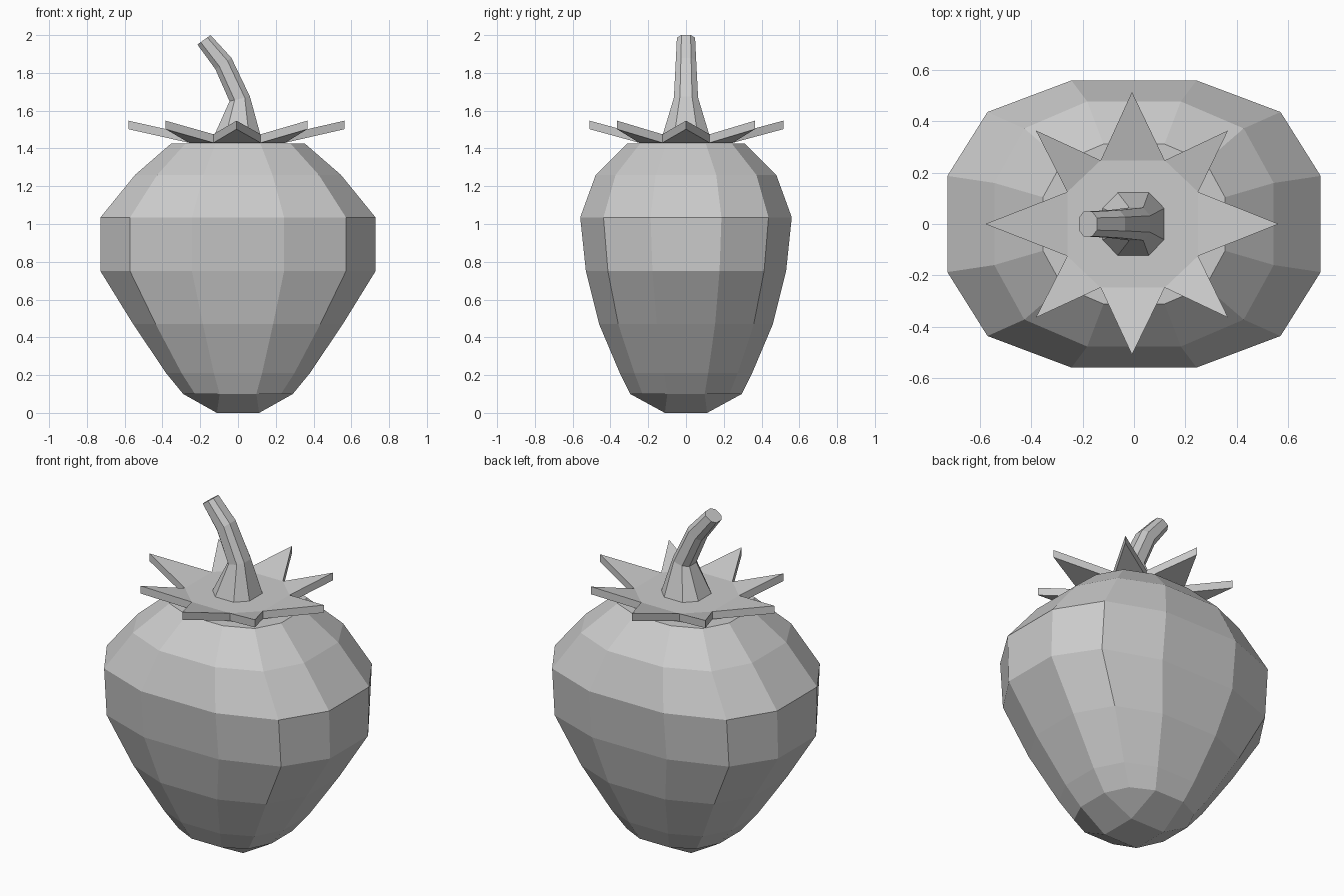
import bpy, bmesh
from mathutils import Vector

if "Cube" in bpy.data.objects:
    bpy.data.objects.remove(bpy.data.objects["Cube"])


def finish(bm, name):
    bmesh.ops.recalc_face_normals(bm, faces=bm.faces)
    me = bpy.data.meshes.new(name)
    bm.to_mesh(me)
    bm.free()
    ob = bpy.data.objects.new(name, me)
    bpy.context.collection.objects.link(ob)
    return ob


def full_ring(quadrant):
    """Rotate-mirror first-quadrant points (counter-clockwise) into a closed ring."""
    q = list(quadrant)
    return (q + [(-x, y) for x, y in reversed(q)]
            + [(-x, -y) for x, y in q] + [(x, -y) for x, y in reversed(q)])


def bridge(bm, a, b):
    n = len(a)
    for i in range(n):
        bm.faces.new((a[i], a[(i + 1) % n], b[(i + 1) % n], b[i]))


# Fruit body: squarish twelve-sided rings (z, half width, half depth)
section = full_ring([(1, .335), (.785, .78), (.335, 1)])
levels = [(.10, .29, .295), (.21, .38, .35), (.47, .555, .46), (.75, .728, .53),
          (1.035, .728, .56), (1.26, .545, .478), (1.425, .355, .312)]
bm = bmesh.new()
rings = [[bm.verts.new((x * rx, y * ry, z)) for x, y in section] for z, rx, ry in levels]
for a, b in zip(rings, rings[1:]):
    bridge(bm, a, b)
bm.faces.new(rings[-1])
# Bottom closed with a three by three grid of quads
low = rings[0]
inner = [bm.verts.new((sx * .112, sy * .112, 0)) for sx, sy in full_ring([(1, 1)])]
for k in range(4):
    bm.faces.new((low[3 * k], low[3 * k + 1], low[3 * k + 2], inner[k]))
    bm.faces.new((low[3 * k + 2], low[(3 * k + 3) % 12], inner[(k + 1) % 4], inner[k]))
bm.faces.new(inner)
finish(bm, "fruit_body")

# Leaf crown: eight-pointed star, flat centre with raised tips
valleys = full_ring([(.255, .125), (.125, .248)])
tips = [(.375, .365), (0, .515), (-.375, .365), (-.572, 0),
        (-.375, -.365), (0, -.51), (.375, -.365), (.572, 0)]
# tips[i] lies between valleys i and i+1
tips = [tips[i] for i in range(8)]
bm = bmesh.new()
layers = []
for drop in (0, .045):
    v = [bm.verts.new((x - .005, y, 1.475 - drop)) for x, y in valleys]
    t = [bm.verts.new((x - .008, y, 1.547 - drop)) for x, y in tips]
    bm.faces.new(v)
    for i in range(8):
        bm.faces.new((v[i], t[i], v[(i + 1) % 8]))
    layers.append([p for pair in zip(v, t) for p in pair])
bridge(bm, *layers)
finish(bm, "leaf_crown")

# Stem: octagonal rings given by left end, right end (x, z) and half depth
octagon = full_ring([(1, .5), (.5, 1)])
stations = [((-.13, 1.46), (.122, 1.46), .127), ((-.045, 1.65), (.063, 1.675), .064),
            ((-.12, 1.82), (-.035, 1.88), .054), ((-.215, 1.95), (-.145, 2.0), .048)]
bm = bmesh.new()
rings = []
for (lx, lz), (rx, rz), d in stations:
    mid = Vector(((lx + rx) / 2, 0, (lz + rz) / 2))
    side = Vector(((rx - lx) / 2, 0, (rz - lz) / 2))
    rings.append([bm.verts.new(mid + side * u + Vector((0, d * w, 0))) for u, w in octagon])
for a, b in zip(rings, rings[1:]):
    bridge(bm, a, b)
bm.faces.new(rings[0])
bm.faces.new(rings[-1])
finish(bm, "stem")
